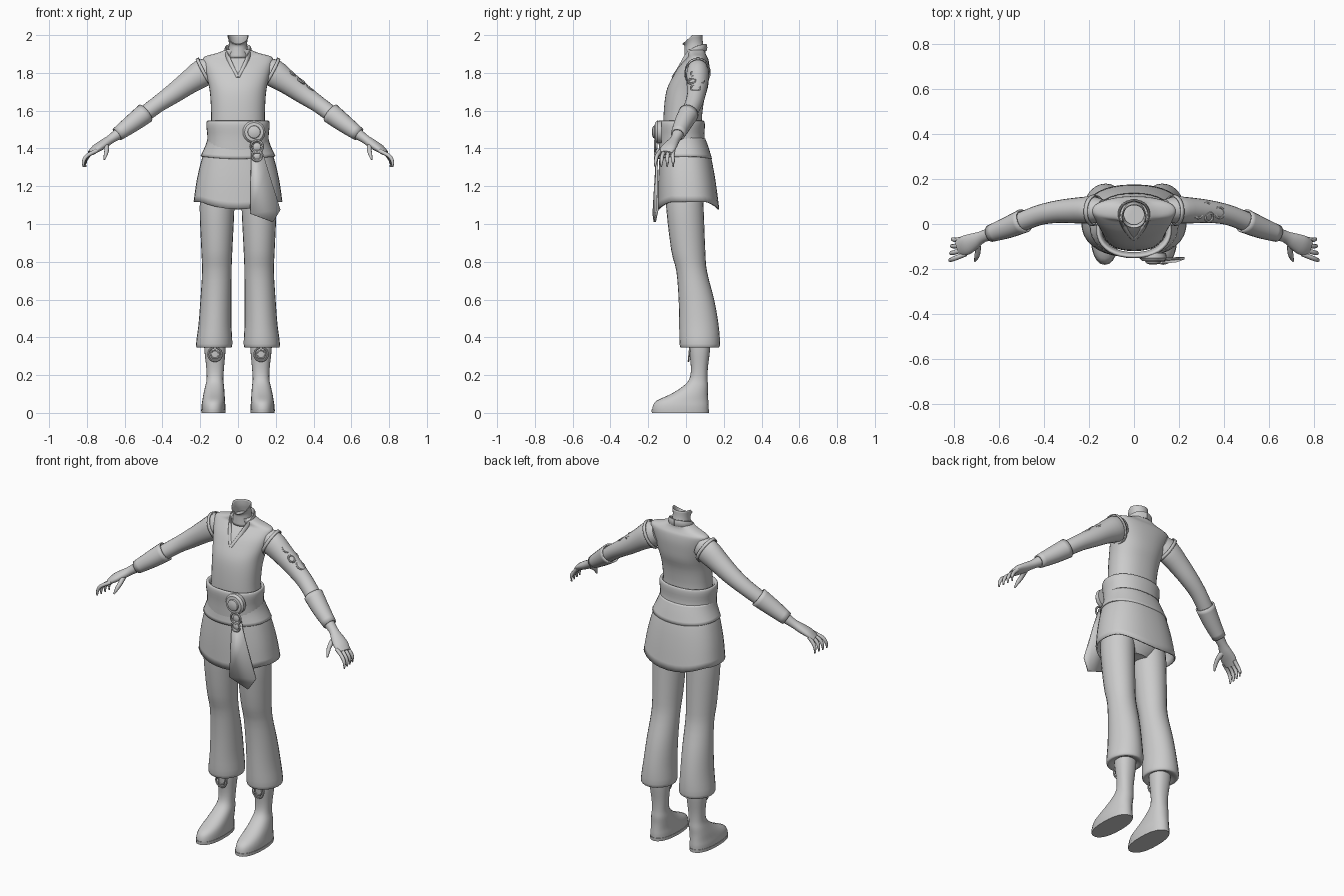
import bpy, bmesh, math
from mathutils import Vector

grey = bpy.data.materials.new("plain grey")
grey.diffuse_color = (0.6, 0.6, 0.6, 1)


def finish(name, bm, thick=0, angle=50):
    bmesh.ops.recalc_face_normals(bm, faces=bm.faces)
    me = bpy.data.meshes.new(name)
    bm.to_mesh(me)
    bm.free()
    me.materials.append(grey)
    ob = bpy.data.objects.new(name, me)
    bpy.context.collection.objects.link(ob)
    bpy.ops.object.select_all(action='DESELECT')
    bpy.context.view_layer.objects.active = ob
    ob.select_set(True)
    bpy.ops.object.shade_smooth_by_angle(angle=math.radians(angle))
    if thick:
        mod = ob.modifiers.new("thickness", 'SOLIDIFY')
        mod.thickness = thick
    return ob


def smooth_rows(rows, steps):
    """Catmull-Rom interpolation of the section rows."""
    out = []
    for i in range(len(rows) - 1):
        a, b, c, d = (rows[max(0, min(len(rows) - 1, i + k))] for k in (-1, 0, 1, 2))
        for s in range(steps):
            t = s / steps
            out.append([0.5 * (2*q + (r-p)*t + (2*p-5*q+4*r-w)*t*t + (3*q-p-3*r+w)*t**3)
                        for p, q, r, w in zip(a, b, c, d)])
    return out + [list(rows[-1])]


def loft(name, rows, side=1, n=24, steps=3, power=1.0, oriented=False,
         caps=True, thick=0, warp=None):
    """Rows are x, y, z, radius across, radius deep; oriented rings follow the path."""
    rows = smooth_rows(rows, steps)
    bm = bmesh.new()
    rings = []
    for i, (x, y, z, ra, rb) in enumerate(rows):
        u, v = Vector((1, 0, 0)), Vector((0, 1, 0))
        if oriented:
            t = Vector(rows[min(i+1, len(rows)-1)][:3]) - Vector(rows[max(i-1, 0)][:3])
            t.normalize()
            u = t.cross(Vector((0, 0, 1))).normalized()
            v = u.cross(t)
        ring = []
        for k in range(n):
            a = 2 * math.pi * k / n
            c, s = math.cos(a), math.sin(a)
            p = Vector((x, y, z)) + u * ra * math.copysign(abs(c)**power, c) \
                + v * rb * math.copysign(abs(s)**power, s)
            if warp:
                p = warp(p)
            p.x *= side
            ring.append(bm.verts.new(p))
        rings.append(ring)
    for r0, r1 in zip(rings, rings[1:]):
        for k in range(n):
            bm.faces.new((r0[k], r0[(k+1) % n], r1[(k+1) % n], r1[k]))
    if caps:
        bm.faces.new(rings[0])
        bm.faces.new(rings[-1])
    return finish(name, bm, thick)


def ring(name, loc, direction, major, minor, n=20):
    """Thin torus facing the given direction."""
    bm = bmesh.new()
    q = Vector(direction).to_track_quat('Z', 'Y')
    grid = []
    for i in range(n):
        a = 2 * math.pi * i / n
        grid.append([])
        for j in range(6):
            b = 2 * math.pi * j / 6
            r = major + minor * math.cos(b)
            p = Vector((r * math.cos(a), r * math.sin(a), minor * math.sin(b)))
            grid[-1].append(bm.verts.new(q @ p + Vector(loc)))
    for i in range(n):
        for j in range(6):
            bm.faces.new((grid[i][j], grid[(i+1) % n][j],
                          grid[(i+1) % n][(j+1) % 6], grid[i][(j+1) % 6]))
    return finish(name, bm)


def knob(name, loc, profile, n=24):
    """Turned shape facing the front; profile is (radius, distance forward)."""
    bm = bmesh.new()
    rings = [[bm.verts.new((loc[0] + r * math.cos(2*math.pi*k/n), loc[1] - d,
                            loc[2] + r * math.sin(2*math.pi*k/n))) for k in range(n)]
             for r, d in profile]
    for a, b in zip(rings, rings[1:]):
        for k in range(n):
            bm.faces.new((a[k], a[(k+1) % n], b[(k+1) % n], b[k]))
    bm.faces.new(rings[0])
    bm.faces.new(rings[-1])
    return finish(name, bm, angle=40)


# Sleeveless tunic
loft("tunic", [(0, -.015, 1.48, .148, .105), (0, -.018, 1.55, .142, .102),
               (0, -.009, 1.65, .145, .104), (0, .008, 1.72, .152, .107),
               (0, .026, 1.78, .166, .096), (0, .042, 1.83, .178, .082),
               (0, .057, 1.87, .186, .062), (0, .06, 1.888, .172, .05),
               (0, .055, 1.905, .11, .048), (0, .05, 1.925, .062, .052)], n=36, power=.88)


# Neck, open rim cut lower at the front
def neck_rim(p):
    if p.z > 1.93:
        p.z -= max(0, .035 - p.y) * .9 * (p.z - 1.93) / .07
    return p


loft("neck", [(0, .048, 1.88, .058, .058), (0, .045, 1.93, .05, .052),
              (0, .04, 1.965, .049, .049), (0, .034, 2.0, .056, .053)],
     caps=False, thick=.004, warp=neck_rim)

# Crossed collar band
for s, label in ((1, "left"), (-1, "right")):
    loft(label + "_collar", [(0, .107, 1.935, .006, .02), (.045, .09, 1.932, .006, .02),
                             (.066, .05, 1.918, .006, .02), (.056, .006, 1.885, .007, .018),
                             (.03, -.03, 1.83, .012, .012), (.0, -.068, 1.775, .01, .01)],
         side=s, n=10, oriented=True)

# Waist sash with a rolled top edge
loft("sash", [(0, -.025, 1.50, .14, .10), (0, -.025, 1.54, .15, .11),
              (0, -.026, 1.545, .164, .122), (0, -.026, 1.52, .168, .126),
              (0, -.024, 1.46, .162, .122), (0, -.015, 1.38, .168, .128)],
     n=36, power=.9, caps=False)


# Flared short layer and long skirt
def hem_dip(bottom, depth):
    def warp(p):
        w = max(0, 1 - (p.z - bottom) / .2)
        p.z -= depth * w * (1 - min(1, abs(p.x) / .2) ** 2)
        return p
    return warp


loft("upper_skirt", [(0, -.02, 1.46, .160, .122), (0, -.012, 1.42, .172, .13),
                     (0, -.005, 1.36, .198, .143)], n=36, power=.9, caps=False,
     thick=.008, warp=hem_dip(1.36, .015))
loft("skirt", [(0, -.015, 1.42, .16, .12), (0, -.005, 1.36, .187, .135),
               (0, .005, 1.24, .217, .152), (0, .014, 1.118, .235, .162)],
     n=36, power=.85, caps=False, thick=.008, warp=hem_dip(1.118, .04))

# Hanging sash end
bm = bmesh.new()
outline = [(.07, 1.40), (.125, 1.40), (.155, 1.30), (.225, 1.075), (.185, 1.01), (.065, 1.055)]
bm.faces.new([bm.verts.new((x, -.157 - (1.40 - z) * .06 + max(0, x - .15) * .25, z))
              for x, z in outline])
finish("hanging_sash", bm, .012)

# Round clasp and the rings below it
knob("clasp", (.085, -.13, 1.487), [(.058, 0), (.06, .022), (.05, .034), (.034, .036),
                                    (.032, .044), (.016, .05)])
for z, r in ((1.41, .032), (1.36, .026)):
    ring("clasp_ring", (.1, -.164, z), (0, -1, 0), r, .006)
    knob("clasp_bead", (.1, -.15, z), [(r * .7, 0), (r * .65, .012), (r * .3, .016)], 16)

# Hips under the skirt
loft("hips", [(0, -.005, 1.08, .09, .07), (0, -.005, 1.14, .17, .10),
              (0, -.005, 1.25, .175, .11), (0, -.01, 1.38, .155, .11)])

for s, label in ((1, "left"), (-1, "right")):
    # Wide cropped trousers, hem turned in
    loft(label + "_trouser", [(.105, -.008, 1.22, .085, .095), (.111, -.006, 1.09, .092, .099),
                              (.112, .012, .86, .082, .09), (.112, .03, .75, .078, .081),
                              (.117, .055, .6, .082, .094), (.122, .068, .47, .087, .104),
                              (.126, .073, .365, .096, .107), (.126, .073, .345, .085, .095),
                              (.122, .073, .36, .055, .06)], side=s)
    # Boots
    loft(label + "_boot", [(.122, .073, .40, .058, .056), (.122, .072, .33, .056, .055),
                           (.121, .071, .24, .047, .045), (.122, .066, .18, .044, .048),
                           (.124, .05, .14, .05, .067), (.127, .018, .10, .056, .098),
                           (.129, -.018, .065, .06, .136), (.13, -.028, .035, .063, .148),
                           (.13, -.03, .0, .062, .149)], side=s, power=.88)
    loft(label + "_sole", [(.13, -.03, .0, .064, .151), (.13, -.03, .018, .065, .152)],
         side=s, steps=1, power=.88)
    ring(label + "_boot_emblem", (s * .122, .017, .31), (0, -1, .1), .036, .005)
    ring(label + "_boot_emblem_inner", (s * .122, .017, .31), (0, -1, .1), .022, .004)
    # Arm and palm
    loft(label + "_arm", [(.14, .06, 1.822, .05, .06), (.19, .062, 1.798, .06, .073),
                          (.26, .06, 1.75, .057, .062), (.34, .055, 1.692, .05, .053),
                          (.42, .04, 1.637, .045, .045), (.50, .01, 1.578, .043, .042),
                          (.60, -.03, 1.502, .036, .035), (.67, -.055, 1.452, .026, .024),
                          (.71, -.075, 1.425, .036, .024), (.75, -.095, 1.40, .044, .021),
                          (.78, -.107, 1.375, .036, .014)], side=s, n=20, oriented=True)
    # Forearm cuff
    loft(label + "_cuff", [(.49, .015, 1.587, .054, .055), (.56, -.015, 1.533, .048, .048),
                           (.64, -.043, 1.474, .038, .037)], side=s, n=20, oriented=True,
         caps=False, thick=.008)
    # Fingers and thumb
    for o in (-.033, -.011, .011, .033):
        loft(label + "_finger", [(.758 + o * .3, -.1 + o, 1.388, .011, .011),
                                 (.795 - o * .1, -.112 + 1.25 * o, 1.362, .0105, .0105),
                                 (.812 - o * .15, -.114 + 1.4 * o, 1.334, .009, .009),
                                 (.813 - o * .2, -.116 + 1.45 * o, 1.302, .004, .004)],
             side=s, n=8, oriented=True)
    loft(label + "_thumb", [(.70, -.08, 1.422, .017, .017), (.695, -.118, 1.395, .013, .013),
                            (.70, -.145, 1.37, .011, .011), (.708, -.165, 1.34, .004, .004)],
         side=s, n=8, oriented=True)
    # Armhole trim
    loft(label + "_armhole", [(.17, .06, 1.808, .068, .083), (.185, .061, 1.800, .07, .084)],
         side=s, oriented=True, steps=1, caps=False, thick=.006)

# Scroll ornament on the left upper arm
for x, y, z, r in ((.285, .05, 1.795, .024), (.325, .075, 1.758, .02),
                   (.335, .03, 1.757, .02), (.38, .05, 1.72, .024)):
    ring("arm_scroll", (x, y, z), (.58, (y - .05) * 10, .8), r, .006, 14)
